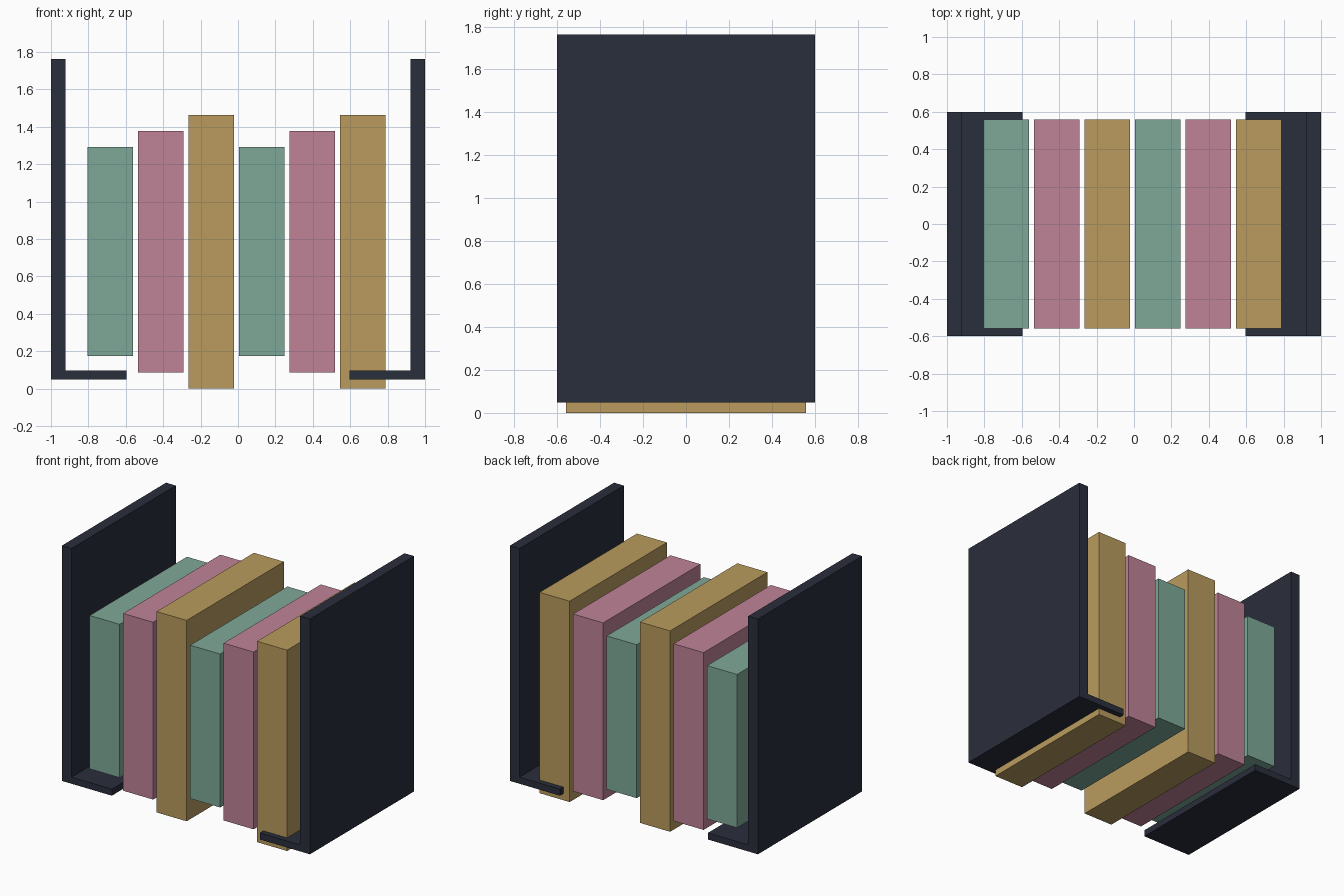
import bpy
import bmesh

if "Cube" in bpy.data.objects:
    bpy.data.objects.remove(bpy.data.objects["Cube"])


def material(name, rgb):
    # sRGB 0-255 to linear
    mat = bpy.data.materials.new(name)
    mat.diffuse_color = [(c / 255) ** 2.2 for c in rgb] + [1.0]
    mat.use_nodes = True
    mat.node_tree.nodes["Principled BSDF"].inputs["Base Color"].default_value = mat.diffuse_color
    return mat


def extrude_profile(name, points, depth, mat):
    """Prism from an x-z outline, centred on y = 0."""
    mesh = bpy.data.meshes.new(name)
    bm = bmesh.new()
    face = bm.faces.new([bm.verts.new((x, -depth / 2, z)) for x, z in points])
    new = bmesh.ops.extrude_face_region(bm, geom=[face])["geom"]
    verts = [v for v in new if isinstance(v, bmesh.types.BMVert)]
    bmesh.ops.translate(bm, verts=verts, vec=(0, depth, 0))
    bmesh.ops.recalc_face_normals(bm, faces=bm.faces)
    bm.to_mesh(mesh)
    bm.free()
    mesh.materials.append(mat)
    obj = bpy.data.objects.new(name, mesh)
    bpy.context.collection.objects.link(obj)
    return obj


metal = material("dark_metal", (46, 50, 62))
covers = [
    (material("green_cover", (125, 167, 150)), 1.118),
    (material("pink_cover", (190, 131, 150)), 1.292),
    (material("tan_cover", (184, 154, 94)), 1.464),
]

# L-shaped bookends: upright plate with a foot under the books
for side, label in ((-1, "left"), (1, "right")):
    outline = [(1.0, 0.048), (1.0, 1.763), (0.922, 1.763),
               (0.922, 0.096), (0.597, 0.096), (0.597, 0.048)]
    extrude_profile(f"{label}_bookend", [(side * x, z) for x, z in outline], 1.2, metal)

# Row of books, heights repeating in threes around a shared mid-height
WIDTH, PITCH, MID_Z = 0.242, 0.27, 0.732
for i in range(6):
    mat, height = covers[i % 3]
    x0 = -0.804 + i * PITCH
    x1 = x0 + WIDTH
    z0, z1 = MID_Z - height / 2, MID_Z + height / 2
    extrude_profile(f"book_{i + 1}", [(x0, z0), (x1, z0), (x1, z1), (x0, z1)], 1.12, mat)
